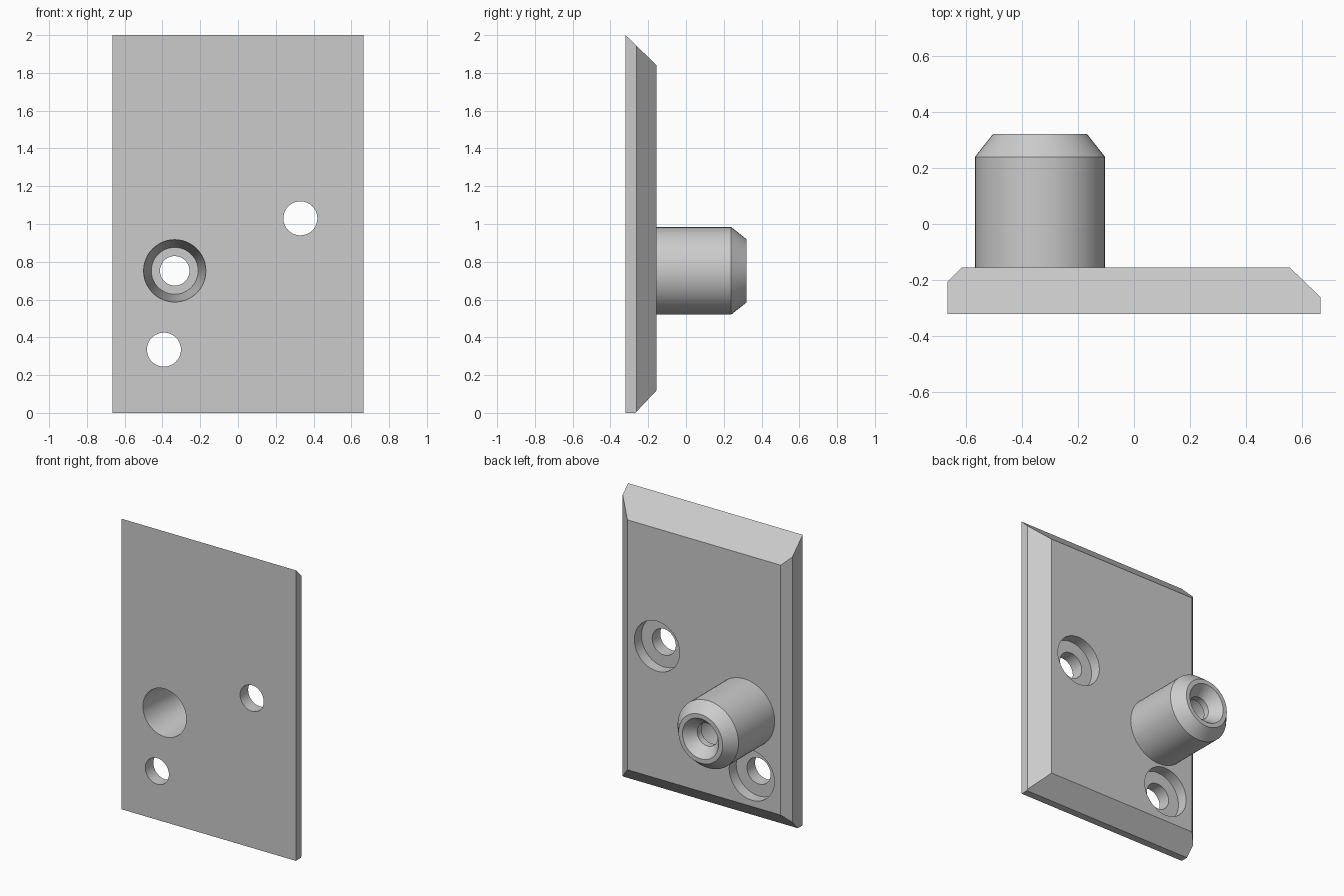
import bpy
import bmesh
from math import cos, sin, tau
from mathutils import Vector

cube = bpy.data.objects.get("Cube")
if cube:
    bpy.data.objects.remove(cube)

FRONT, BACK, END = -0.32, -0.155, 0.32
SIDES = 48

grey = bpy.data.materials.new("light_grey")
grey.use_nodes = True
colour = (0.6, 0.6, 0.6, 1)
grey.diffuse_color = colour
grey.node_tree.nodes["Principled BSDF"].inputs["Base Color"].default_value = colour


def finish(name, bm):
    bmesh.ops.recalc_face_normals(bm, faces=bm.faces)
    mesh = bpy.data.meshes.new(name)
    bm.to_mesh(mesh)
    bm.free()
    mesh.materials.append(grey)
    obj = bpy.data.objects.new(name, mesh)
    bpy.context.collection.objects.link(obj)
    return obj


def turned(name, x, z, profile):
    """Solid turned about a y-direction axis; profile is (y, radius) pairs."""
    bm = bmesh.new()
    rings = [[bm.verts.new((x + r * cos(tau * i / SIDES), y, z + r * sin(tau * i / SIDES)))
              for i in range(SIDES)] for y, r in profile]
    for a, b in zip(rings, rings[1:]):
        for i in range(SIDES):
            j = (i + 1) % SIDES
            bm.faces.new((a[i], a[j], b[j], b[i]))
    bm.faces.new(rings[0])
    bm.faces.new(rings[-1])
    return finish(name, bm)


# Plate block, with each back edge cut to its own bevel
bm = bmesh.new()
bmesh.ops.create_cube(bm, size=1)
for v in bm.verts:
    v.co = (v.co.x * 1.33, BACK if v.co.y > 0 else FRONT, v.co.z * 2 + 1)
bevels = [
    ((0, FRONT, 2), (0, 0.16, 0.165)),         # top
    ((0, -0.268, 0), (0, 0.12, -0.113)),       # bottom
    ((0.665, -0.261, 0), (0.106, 0.11, 0)),    # left
    ((-0.665, -0.207, 0), (-0.052, 0.052, 0)), # right
]
for point, normal in bevels:
    bmesh.ops.bisect_plane(bm, geom=bm.verts[:] + bm.edges[:] + bm.faces[:], dist=1e-6,
                           plane_co=point, plane_no=Vector(normal).normalized(),
                           clear_outer=True)
    bmesh.ops.holes_fill(bm, edges=[e for e in bm.edges if e.is_boundary])
body = finish("plate_with_boss", bm)

# Boss on the back, with a chamfered end
bx, bz = -0.335, 0.752
boss = turned("boss_solid", bx, bz,
              [(BACK - 0.06, 0.232), (0.239, 0.232), (END, 0.168)])

# Stepped, tapered bore through boss and plate
slope = (0.165 - 0.124) / (0.2 - FRONT)
bore = turned("bore_cutter", bx, bz,
              [(FRONT - 0.05, 0.165 + 0.05 * slope), (0.2, 0.124), (0.2, 0.078),
               (0.245, 0.078), (END, 0.138), (END + 0.05, 0.138)])

# Counterbored screw holes
holes = [turned("screw_hole_cutter", x, z,
                [(FRONT - 0.05, 0.09), (BACK - 0.077, 0.09),
                 (BACK - 0.077, 0.172), (BACK + 0.03, 0.172)])
         for x, z in ((0.33, 1.03), (-0.392, 0.335))]

# Combine into one solid
helpers = [boss, bore] + holes
for helper in helpers:
    helper.hide_render = True
    mod = body.modifiers.new(helper.name, "BOOLEAN")
    mod.operation = "UNION" if helper is boss else "DIFFERENCE"
    mod.solver = "EXACT"
    mod.object = helper
depsgraph = bpy.context.evaluated_depsgraph_get()
result = bpy.data.meshes.new_from_object(body.evaluated_get(depsgraph))
body.modifiers.clear()
body.data = result
for helper in helpers:
    bpy.data.objects.remove(helper)

# Smooth the round walls, keep the edges crisp
bpy.ops.object.select_all(action="DESELECT")
body.select_set(True)
bpy.context.view_layer.objects.active = body
bpy.ops.object.shade_smooth_by_angle(angle=0.4)
